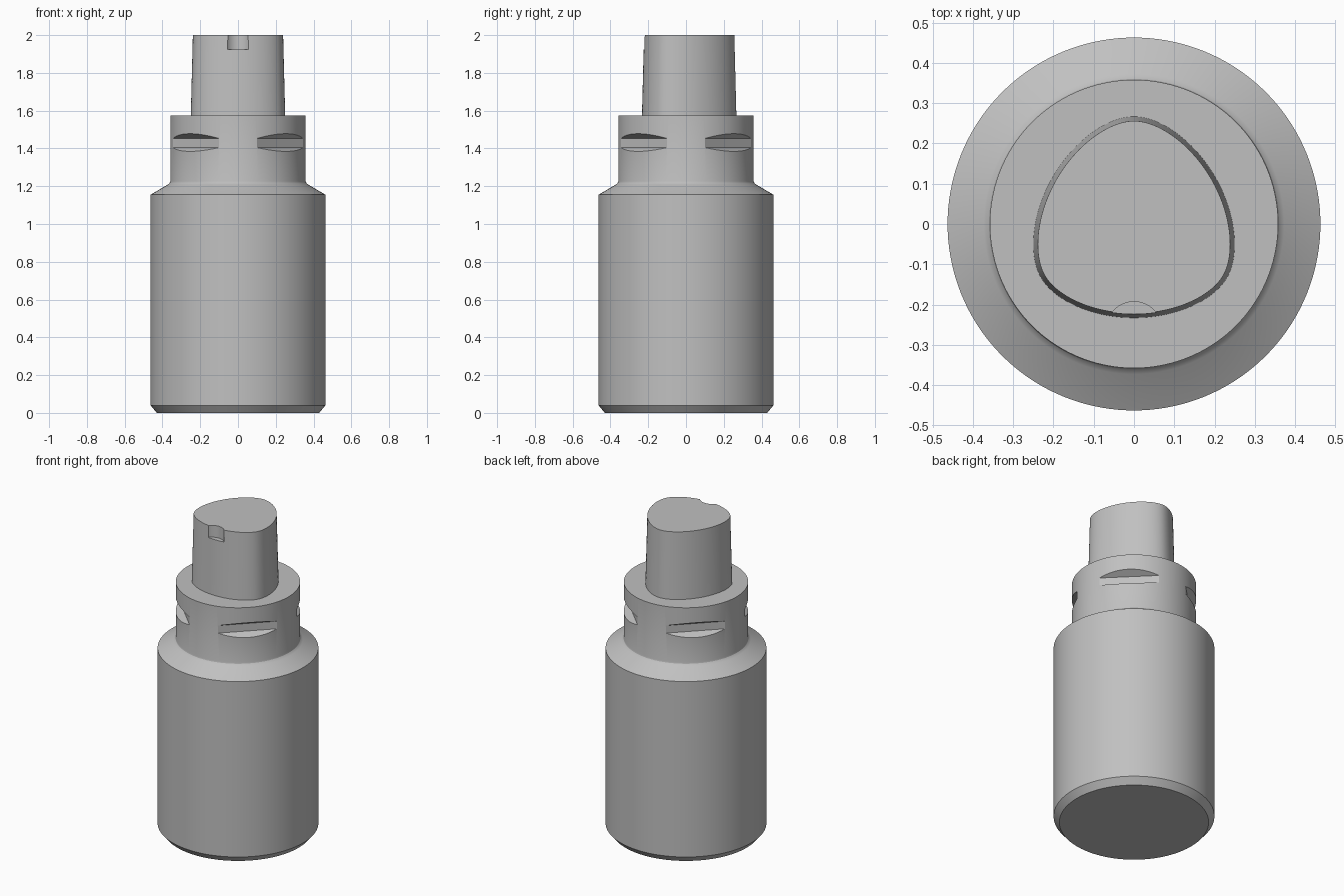
import bpy, bmesh, math
from mathutils import Matrix

cube = bpy.data.objects.get("Cube")
if cube:
    bpy.data.objects.remove(cube)

steel = bpy.data.materials.new("steel grey")
grey = (0.53, 0.53, 0.53, 1)
steel.diffuse_color = grey
steel.use_nodes = True
steel.node_tree.nodes["Principled BSDF"].inputs["Base Color"].default_value = grey


def loft(name, rings):
    """Skin a stack of closed rings and cap both ends."""
    bm = bmesh.new()
    loops = [[bm.verts.new(p) for p in ring] for ring in rings]
    n = len(loops[0])
    for a, b in zip(loops, loops[1:]):
        for i in range(n):
            j = (i + 1) % n
            bm.faces.new((a[i], a[j], b[j], b[i]))
    bm.faces.new(loops[0][::-1])
    bm.faces.new(loops[-1])
    bmesh.ops.recalc_face_normals(bm, faces=bm.faces)
    mesh = bpy.data.meshes.new(name)
    bm.to_mesh(mesh)
    bm.free()
    mesh.materials.append(steel)
    ob = bpy.data.objects.new(name, mesh)
    bpy.context.collection.objects.link(ob)
    return ob


def circle(r, z, y=0, n=144):
    return [(r * math.cos(t), y + r * math.sin(t), z)
            for t in (math.tau * i / n for i in range(n))]


def trilobe(r, z, e=0.0168, n=144):
    """Constant-width rounded triangle with one lobe towards +y."""
    ring = []
    for i in range(n):
        t = math.tau * i / n
        a = 3 * (t - math.pi / 2)
        h, dh = r + e * math.cos(a), -3 * e * math.sin(a)
        ring.append((h * math.cos(t) - dh * math.sin(t),
                     h * math.sin(t) + dh * math.cos(t), z))
    return ring


def cut(ob, cutter):
    mod = ob.modifiers.new(cutter.name, "BOOLEAN")
    mod.operation = "DIFFERENCE"
    mod.solver = "EXACT"
    mod.object = cutter
    bpy.context.view_layer.objects.active = ob
    bpy.ops.object.modifier_apply(modifier=mod.name)
    bpy.data.objects.remove(cutter)


def smooth(ob):
    bpy.ops.object.select_all(action="DESELECT")
    ob.select_set(True)
    bpy.context.view_layer.objects.active = ob
    bpy.ops.object.shade_smooth_by_angle(angle=math.radians(20))


# Body: bottom chamfer, barrel, shoulder with a small fillet, collar
profile = [(0.43, 0), (0.463, 0.04), (0.463, 1.155), (0.373, 1.208),
           (0.365, 1.214), (0.36, 1.22), (0.358, 1.228), (0.358, 1.575)]
body = loft("body", [circle(r, z) for r, z in profile])

# Four gripper slots with sloped top and bottom walls
floor, outer = 0.314, 0.41
section = [(floor, 1.405), (outer, 1.36), (outer, 1.508), (floor, 1.453)]
for k in range(4):
    slot = loft("slot_cutter", [[(x, y, z) for x, z in section] for y in (-0.3, 0.3)])
    slot.data.transform(Matrix.Rotation(math.radians(45 + 90 * k), 4, "Z"))
    cut(body, slot)
smooth(body)

# Tapered three-lobed shank with a rounded notch at the front of its top
shank = loft("shank", [trilobe(0.25, 1.57), trilobe(0.239, 2)])
cut(shank, loft("notch_cutter", [circle(0.07, z, -0.263, 64) for z in (1.925, 2.1)]))
smooth(shank)
